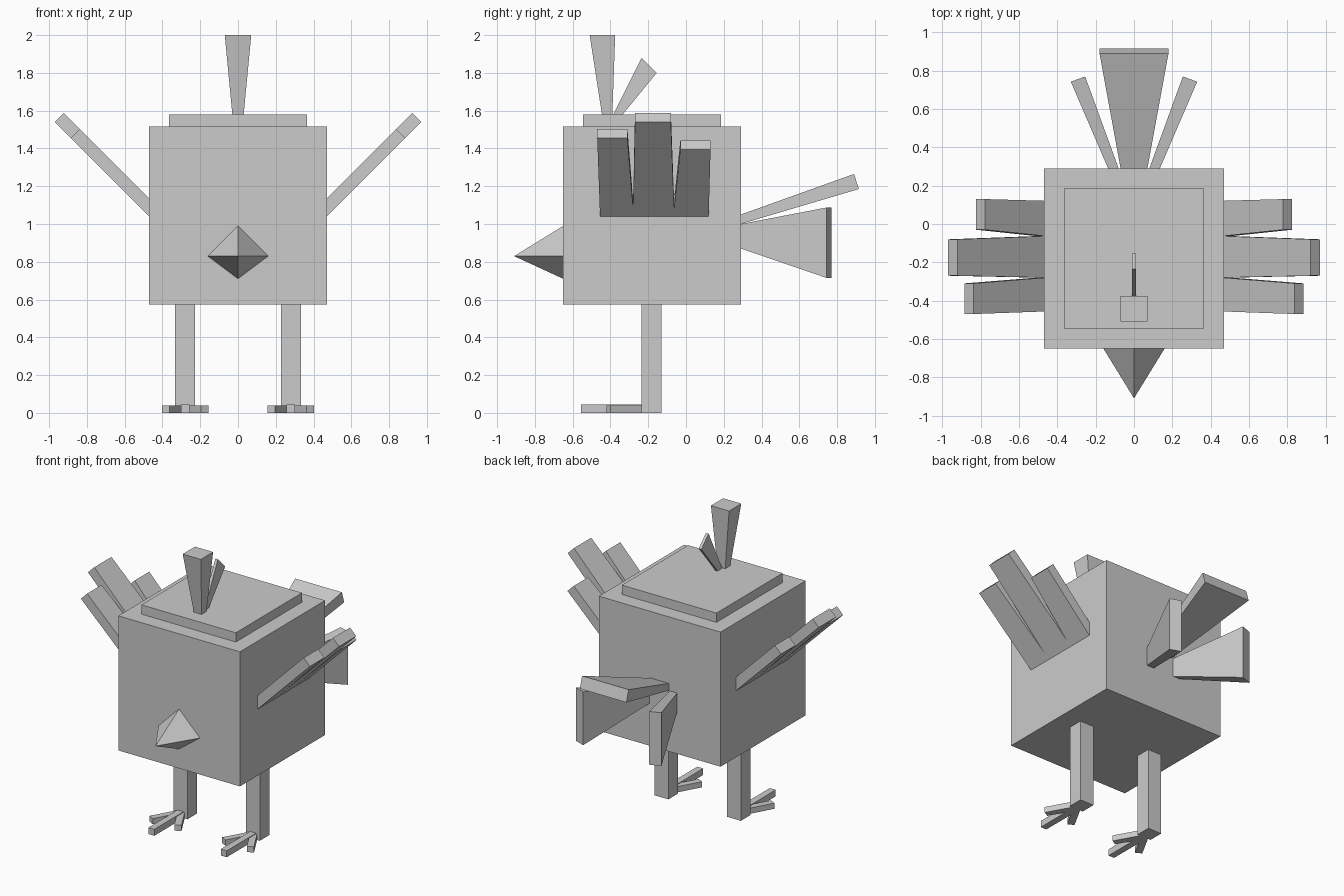
import bpy, bmesh
from mathutils import Vector

if "Cube" in bpy.data.objects:
    bpy.data.objects.remove(bpy.data.objects["Cube"])

grey = bpy.data.materials.new("light_grey")
grey.diffuse_color = (0.6, 0.6, 0.6, 1)
grey.use_nodes = True
grey.node_tree.nodes["Principled BSDF"].inputs["Base Color"].default_value = grey.diffuse_color


def make(name, verts, faces):
    bm = bmesh.new()
    vs = [bm.verts.new(v) for v in verts]
    for f in faces:
        bm.faces.new([vs[i] for i in f])
    bmesh.ops.recalc_face_normals(bm, faces=bm.faces)
    me = bpy.data.meshes.new(name)
    bm.to_mesh(me)
    bm.free()
    me.materials.append(grey)
    ob = bpy.data.objects.new(name, me)
    bpy.context.collection.objects.link(ob)
    return ob


def loft(name, a, b):
    """Solid between two matching outlines."""
    n = len(a)
    sides = [(i, (i + 1) % n, n + (i + 1) % n, n + i) for i in range(n)]
    return make(name, list(a) + list(b),
                sides + [tuple(range(n)), tuple(range(n, 2 * n))])


def box(name, x0, x1, y0, y1, z0, z1):
    ring = [(x0, y0), (x1, y0), (x1, y1), (x0, y1)]
    return loft(name, [(x, y, z0) for x, y in ring], [(x, y, z1) for x, y in ring])


def strip(name, w0, w1, side0, side1):
    """Tapered bar symmetric in x; side0 and side1 are (y, z) pairs at each end."""
    def quad(w, s):
        (ya, za), (yb, zb) = s
        return [(-w, ya, za), (w, ya, za), (w, yb, zb), (-w, yb, zb)]
    return loft(name, quad(w0, side0), quad(w1, side1))


# Body and head cap
box("body", -0.47, 0.47, -0.65, 0.29, 0.575, 1.515)
box("head_cap", -0.365, 0.365, -0.545, 0.185, 1.515, 1.58)

# Crest: tall flared post and thin plate leaning back
strip("crest_front", 0.03, 0.07, ((-0.445, 1.58), (-0.39, 1.58)), ((-0.51, 2.0), (-0.375, 2.0)))
strip("crest_back", 0.01, 0.01, ((-0.385, 1.58), (-0.335, 1.58)), ((-0.235, 1.88), (-0.155, 1.80)))

# Beak
make("beak",
     [(0, -0.65, 0.99), (0.16, -0.65, 0.83), (0, -0.65, 0.71), (-0.16, -0.65, 0.83), (0, -0.91, 0.83)],
     [(0, 1, 2, 3), (0, 1, 4), (1, 2, 4), (2, 3, 4), (3, 0, 4)])

# Middle tail feather
strip("tail_middle", 0.07, 0.18, ((0.29, 1.0), (0.29, 1.05)), ((0.915, 1.185), (0.89, 1.265)))

# Wing outline: (y, rise along the 45 degree slope)
wing = [(-0.455, 0), (-0.47, 0.415), (-0.31, 0.415), (-0.28, 0.04), (-0.27, 0.50),
        (-0.08, 0.50), (-0.063, 0.04), (-0.03, 0.355), (0.13, 0.355), (0.12, 0)]

for s, side in ((-1, "left"), (1, "right")):
    # Three-feathered wing
    loft(side + "_wing",
         [(s * (0.47 + h), y, 1.04 + h) for y, h in wing],
         [(s * (0.422 + h), y, 1.088 + h) for y, h in wing])

    # Outer tail feather
    root = [(0.08, 0.29), (0.135, 0.29)]
    tip = [(0.255, 0.77), (0.33, 0.743)]

    def upright(pts, z0, z1):
        (xa, ya), (xb, yb) = pts
        return [(s * xa, ya, z0), (s * xb, yb, z0), (s * xb, yb, z1), (s * xa, ya, z1)]
    loft(side + "_tail_feather", upright(root, 0.87, 1.0), upright(tip, 0.715, 1.087))

    # Leg
    cx = s * 0.28
    box(side + "_leg", cx - 0.053, cx + 0.053, -0.235, -0.13, 0, 0.575)

    # Toes fanning out from the front of the leg
    for toe, dx, y_end, top in (("inner", -0.103, -0.41, 0.04),
                                ("middle", 0, -0.557, 0.045),
                                ("outer", 0.103, -0.41, 0.04)):
        a, b = Vector((cx, -0.225, 0)), Vector((cx + s * dx, y_end, 0))
        d = (b - a).normalized()
        p = Vector((-d.y, d.x, 0)) * 0.023
        up = Vector((0, 0, top))
        loft(f"{side}_{toe}_toe",
             [a - p, a + p, a + p + up, a - p + up],
             [b - p, b + p, b + p + up, b - p + up])
